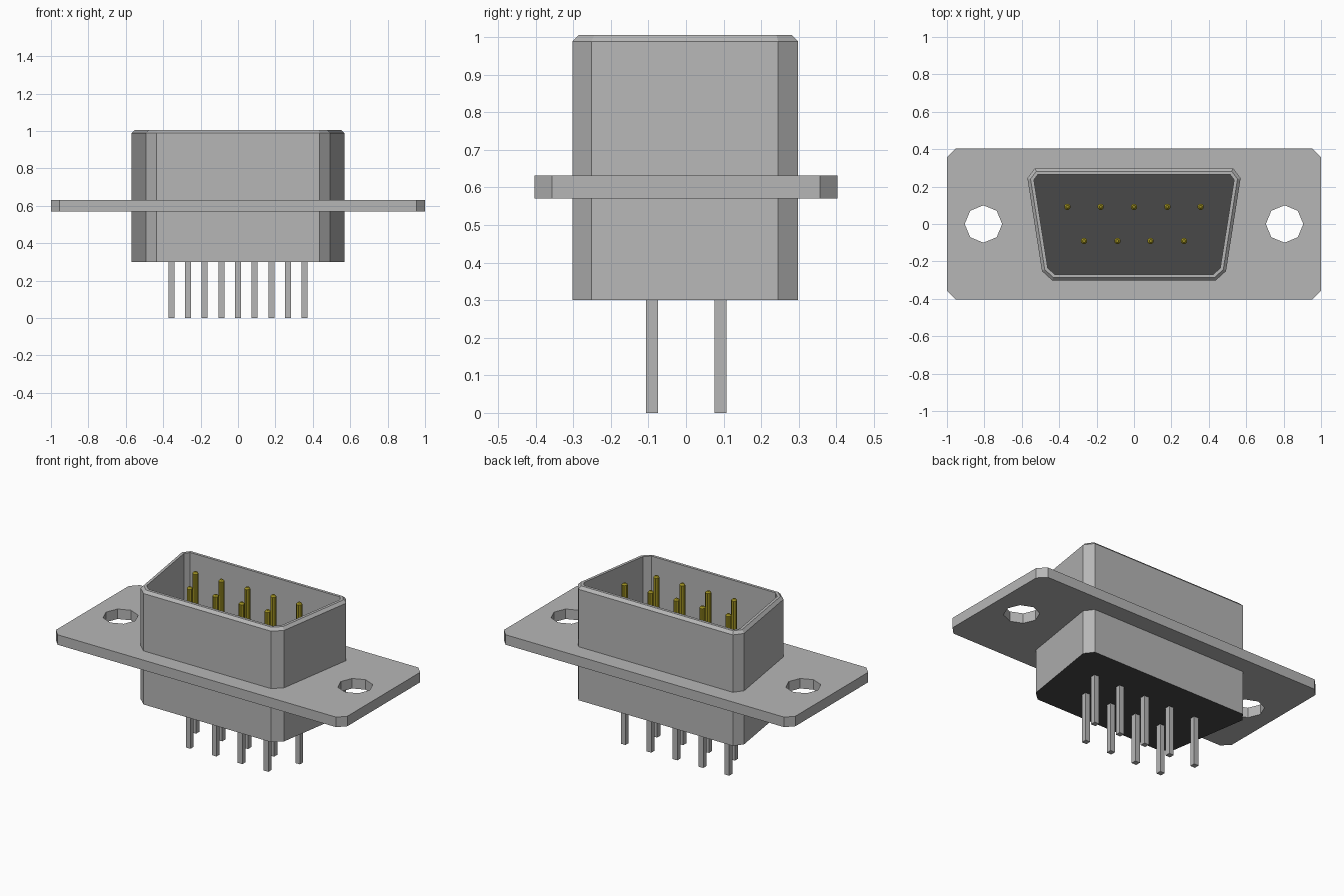
import bpy, bmesh, math
from mathutils import Vector

cube = bpy.data.objects.get("Cube")
if cube:
    bpy.data.objects.remove(cube, do_unlink=True)


def material(name, rgb):
    m = bpy.data.materials.new(name)
    m.use_nodes = True
    m.diffuse_color = (*rgb, 1)
    m.node_tree.nodes["Principled BSDF"].inputs["Base Color"].default_value = (*rgb, 1)
    return m


METAL = material("grey metal", (0.47, 0.47, 0.47))
PLASTIC = material("dark plastic", (0.065, 0.065, 0.065))
GOLD = material("gold", (0.33, 0.27, 0.015))


def ngon(n, radius, cx=0, cy=0, turn=0):
    return [(cx + radius * math.cos(math.tau * i / n + turn),
             cy + radius * math.sin(math.tau * i / n + turn)) for i in range(n)]


def inset(outline, d):
    """Offset a counter-clockwise convex outline inwards by d."""
    pts = [Vector(p) for p in outline]
    out = []
    for i, p in enumerate(pts):
        a = (p - pts[i - 1]).normalized()
        b = (pts[(i + 1) % len(pts)] - p).normalized()
        na, nb = Vector((-a.y, a.x)), Vector((-b.y, b.x))
        q = p + (na + nb) * d / (1 + na.dot(nb))
        out.append((q.x, q.y))
    return out


def loft(name, rings, mat, capped=True):
    """Skin a stack of (outline, z) rings, each counter-clockwise."""
    bm = bmesh.new()
    loops = [[bm.verts.new((x, y, z)) for x, y in pts] for pts, z in rings]
    for lo, hi in zip(loops, loops[1:]):
        n = len(lo)
        for i in range(n):
            j = (i + 1) % n
            bm.faces.new((lo[i], lo[j], hi[j], hi[i]))
    if capped:
        bm.faces.new(loops[0][::-1])
        bm.faces.new(loops[-1])
    mesh = bpy.data.meshes.new(name)
    bm.to_mesh(mesh)
    bm.free()
    mesh.materials.append(mat)
    ob = bpy.data.objects.new(name, mesh)
    bpy.context.collection.objects.link(ob)
    return ob


# D-shaped outline, right half mirrored to the left
half = [(0.437, -0.302), (0.492, -0.252), (0.57, 0.245), (0.53, 0.298)]
d_shape = half + [(-x, y) for x, y in reversed(half)]
BASE, FLOOR, RIM, WALL = 0.30, 0.64, 1.005, 0.033

# Metal shell with chamfered rim, open at the top
inner = inset(d_shape, WALL)
loft("shell", [(d_shape, BASE), (d_shape, RIM - 0.017), (inset(d_shape, 0.016), RIM),
               (inner, RIM), (inner, FLOOR - 0.01)], METAL, capped=False)

# Plastic insulator closing the underside and forming the socket floor
loft("insulator", [(d_shape, BASE), (inner, BASE + 0.003), (inner, FLOOR)], PLASTIC)

# Mounting flange: chamfered plate with two octagonal screw holes
corner = [(1, -0.357), (1, 0.357), (0.955, 0.403)]
plate = [(0.955, -0.403)] + corner
plate += [(-x, y) for x, y in reversed(plate)]
curve = bpy.data.curves.new("flange", "CURVE")
curve.dimensions = "2D"
curve.fill_mode = "BOTH"
curve.extrude = 0.031
for pts in (plate, ngon(8, 0.1, -0.805), ngon(8, 0.1, 0.805)):
    sp = curve.splines.new("POLY")
    sp.points.add(len(pts) - 1)
    for p, (x, y) in zip(sp.points, pts):
        p.co = (x, y, 0, 1)
    sp.use_cyclic_u = True
curve.materials.append(METAL)
flange = bpy.data.objects.new("flange", curve)
flange.location.z = 0.601
bpy.context.collection.objects.link(flange)
bpy.ops.object.select_all(action="DESELECT")
flange.select_set(True)
bpy.context.view_layer.objects.active = flange
bpy.ops.object.convert(target="MESH")
for poly in flange.data.polygons:
    poly.use_smooth = False

# Two staggered rows of pins: square grey tails below, gold contacts above
PITCH = 0.178
for row, count, y in (("back", 5, 0.092), ("front", 4, -0.091)):
    for i in range(count):
        x = (i - (count - 1) / 2) * PITCH
        tail = ngon(4, 0.0225, x, y, math.pi / 4)
        loft(f"{row}_tail_{i + 1}", [(tail, 0), (tail, BASE + 0.02)], METAL)
        body = ngon(8, 0.0175, x, y, math.pi / 8)
        tip = ngon(8, 0.008, x, y, math.pi / 8)
        loft(f"{row}_contact_{i + 1}",
             [(body, FLOOR - 0.02), (body, 0.985), (tip, 0.995)], GOLD)
